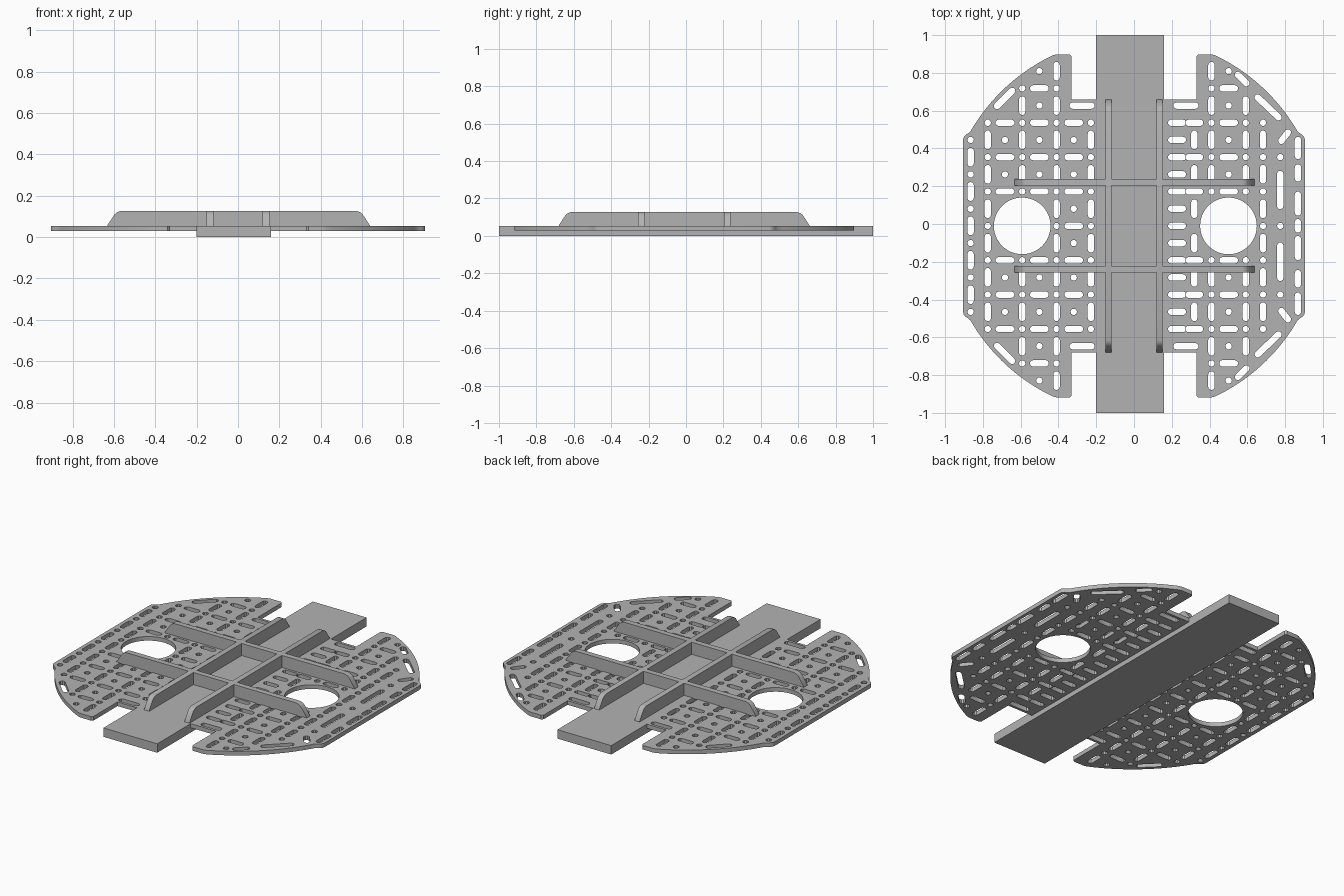
import bpy, bmesh, math
from mathutils import Vector

if "Cube" in bpy.data.objects:
    bpy.data.objects.remove(bpy.data.objects["Cube"])

PITCH, YC = 0.091, -0.01          # hole grid pitch, plate centre in y
PLATE_LO, PLATE_HI, RIB_TOP = 0.029, 0.054, 0.127
HOLE_R = 0.017

grey = bpy.data.materials.new("plain_grey")
grey.diffuse_color = (0.45, 0.45, 0.45, 1)
grey.use_nodes = True
grey.node_tree.nodes["Principled BSDF"].inputs["Base Color"].default_value = grey.diffuse_color


def prism(name, pts, axis, centre, thick):
    """Extrude a (u, z) profile along x or y."""
    bm = bmesh.new()
    a, b = centre - thick / 2, centre + thick / 2
    vs = [bm.verts.new((u, a, z) if axis == 'y' else (a, u, z)) for u, z in pts]
    f = bm.faces.new(vs)
    ext = bmesh.ops.extrude_face_region(bm, geom=[f])
    d = (0, b - a, 0) if axis == 'y' else (b - a, 0, 0)
    bmesh.ops.translate(bm, vec=d, verts=[g for g in ext['geom'] if isinstance(g, bmesh.types.BMVert)])
    bmesh.ops.recalc_face_normals(bm, faces=bm.faces)
    me = bpy.data.meshes.new(name)
    bm.to_mesh(me)
    bm.free()
    ob = bpy.data.objects.new(name, me)
    bpy.context.collection.objects.link(ob)
    me.materials.append(grey)
    return ob


def finish(ob):
    bpy.ops.object.select_all(action='DESELECT')
    ob.select_set(True)
    bpy.context.view_layer.objects.active = ob
    if ob.type == 'CURVE':
        bpy.ops.object.convert(target='MESH')
    bpy.ops.object.shade_smooth_by_angle(angle=math.radians(35))


def circle(x, y, r, n=10):
    return [(x + r * math.cos(2 * math.pi * k / n), y + r * math.sin(2 * math.pi * k / n)) for k in range(n)]


def capsule(a, b, r=HOLE_R):
    """Rounded slot outline between two centre points."""
    d = Vector(b) - Vector(a)
    if d.length < 1e-4:
        return circle(a[0], a[1], r)
    t = math.atan2(d.y, d.x)
    return [(c[0] + r * math.cos(t + o + k * math.pi / 5), c[1] + r * math.sin(t + o + k * math.pi / 5))
            for c, o in ((b, -math.pi / 2), (a, math.pi / 2)) for k in range(6)]


def outline(inner):
    """Plate edge for the +x side, y relative to the plate centre."""
    a0, a1 = math.atan2(0.50, 0.867), math.atan2(0.905, 0.43)
    top = [(0.905, 0.455), (0.902, 0.468), (0.893, 0.48), (0.88, 0.489)]
    top += [(math.cos(a0 + (a1 - a0) * k / 20), math.sin(a0 + (a1 - a0) * k / 20)) for k in range(21)]
    top += [(0.41, 0.908), (0.34, 0.908), (0.33, 0.898), (0.33, 0.67), (inner, 0.67)]
    return top + [(x, -y) for x, y in reversed(top)]


def seg_dist(p, a, b):
    p, a, d = Vector(p), Vector(a), Vector(b) - Vector(a)
    t = max(0, min(1, (p - a).dot(d) / max(d.length_squared, 1e-9)))
    return (p - a - d * t).length


def slots(right):
    """Slot centre lines on the grid, +x side, y relative to the plate centre."""
    big = 0.50 if right else 0.592
    if right:
        special = [((0.655, 0.68), (0.765, 0.575)), ((0.55, 0.80), (0.595, 0.755)), ((0.78, 0.45), (0.815, 0.495)),
                   ((0.774, 0.105), (0.774, 0.275))]
        special += [((0.868, a), (0.868, b)) for a, b in ((0.37, 0.455), (0.25, 0.31), (0.07, 0.165))]
    else:
        special = [((0.645, 0.715), (0.725, 0.635))]
    special += [((a[0], -a[1]), (b[0], -b[1])) for a, b in special]
    if right:
        special.append(((0.868, -0.02), (0.868, 0.02)))
    out = list(special)
    for i in range(8):
        for j in range(-9, 10):
            x, y = 0.228 + PITCH * i, PITCH * j
            hx = hy = 0.0
            if i == 7:
                if right:
                    continue
                hy = 0.033 if j % 2 == 0 else 0
            elif right and i < 2:
                if i == 0 or j % 2 == 0:
                    hx = 0.031
                else:
                    hy = 0.033
            elif right and i == 5:
                hy = 0.033 if j % 2 else 0
            elif i % 2 == 0 and j % 2:
                hy = 0.033
            elif i % 2 and j % 2 == 0:
                hx = 0.033
            if abs(j) == 7 and i < 2:            # one wide slot beside the notch
                if i == 1:
                    continue
                x, hx, hy = 0.275, 0.05, 0
            if right and i == 0:
                x = max(x, 0.225)
            a, b = (x - hx, y - hy), (x + hx, y + hy)
            if (abs(j) > 7 and i < 2) or math.hypot(x, y) > 0.98:
                continue
            if seg_dist((big, 0), a, b) < 0.173:
                continue
            if any(min(seg_dist(p, *s) for p in (a, b, (x, y))) < 0.042 for s in special):
                continue
            out.append((a, b))
    return out, big


# Perforated side plates
for name, s, inner in (("right_plate", 1, 0.16), ("left_plate", -1, 0.20)):
    holes, big = slots(s > 0)
    loops = [outline(inner), circle(big, 0, 0.15, 48)] + [capsule(a, b) for a, b in holes]
    cu = bpy.data.curves.new(name, 'CURVE')
    cu.dimensions = '2D'
    cu.fill_mode = 'BOTH'
    cu.extrude = (PLATE_HI - PLATE_LO) / 2
    for lp in loops:
        sp = cu.splines.new('POLY')
        sp.points.add(len(lp) - 1)
        for p, (x, y) in zip(sp.points, lp):
            p.co = (s * x, y, 0, 1)
        sp.use_cyclic_u = True
        sp.use_smooth = False
    cu.materials.append(grey)
    ob = bpy.data.objects.new(name, cu)
    ob.location = (0, YC, (PLATE_LO + PLATE_HI) / 2)
    bpy.context.collection.objects.link(ob)
    finish(ob)

# Solid centre beam
prism("centre_beam", [(-0.20, 0), (0.16, 0), (0.16, PLATE_HI), (-0.20, PLATE_HI)], 'y', 0, 2.0)


def rib_profile(half, mid):
    """Bar with sloped, rounded ends."""
    end = [(half, 0.05), (half, PLATE_HI + 0.003), (half - 0.027, 0.098), (half - 0.036, 0.111),
           (half - 0.048, 0.121), (half - 0.065, RIB_TOP)]
    return [(mid + u, z) for u, z in end] + [(mid - u, z) for u, z in reversed(end)]


# Crossing stiffening ribs
for side, s in (("right", 1), ("left", -1)):
    finish(prism(side + "_long_rib", rib_profile(0.67, YC), 'x', s * 0.135, 0.034))
for side, s in (("back", 1), ("front", -1)):
    finish(prism(side + "_cross_rib", rib_profile(0.635, 0.003), 'y', YC + s * 0.23, 0.034))
